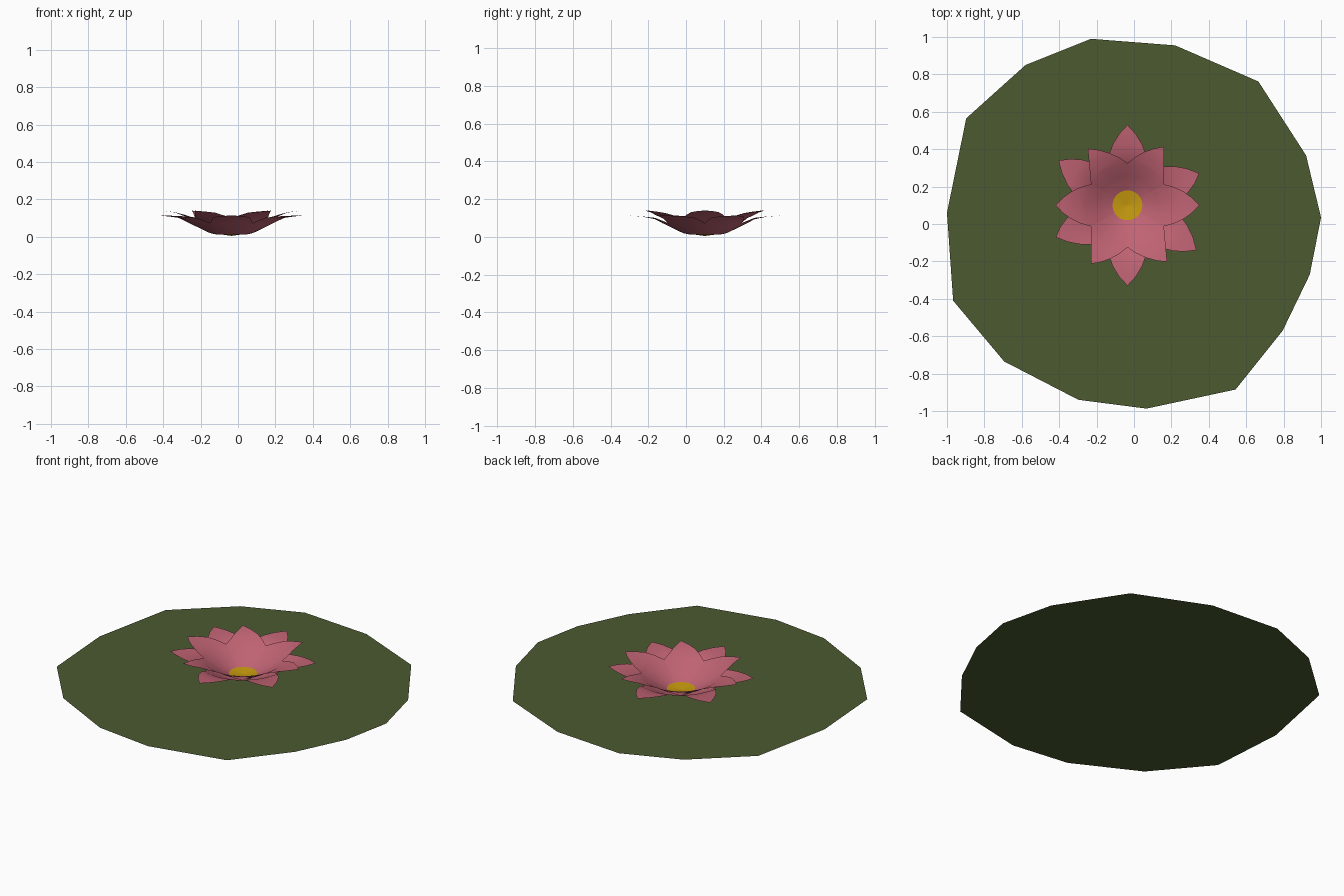
import bpy, bmesh, math
from mathutils import Vector

if "Cube" in bpy.data.objects:
    bpy.data.objects.remove(bpy.data.objects["Cube"])

CX, CY = -0.035, 0.10      # flower centre on the leaf


def material(name, rgb):
    m = bpy.data.materials.new(name)
    lin = [((c / 255 + 0.055) / 1.055) ** 2.4 for c in rgb]
    m.diffuse_color = (*lin, 1)
    m.use_nodes = True
    m.node_tree.nodes["Principled BSDF"].inputs["Base Color"].default_value = m.diffuse_color
    return m


GREEN = material("leaf_green", (76, 90, 48))
PINK = material("petal_pink", (192, 99, 115))
GOLD = material("centre_gold", (198, 154, 14))


def finish(bm, name, mat, smooth=False):
    bmesh.ops.remove_doubles(bm, verts=bm.verts, dist=1e-5)
    for f in bm.faces:
        f.normal_update()
        if f.normal.z < 0:
            f.normal_flip()
        f.smooth = smooth
    me = bpy.data.meshes.new(name)
    bm.to_mesh(me)
    bm.free()
    me.materials.append(mat)
    ob = bpy.data.objects.new(name, me)
    bpy.context.collection.objects.link(ob)
    return ob


def polar(r, deg):
    a = math.radians(deg)
    return Vector((r * math.cos(a), r * math.sin(a)))


def height(profile, r):
    for (r0, z0), (r1, z1) in zip(profile, profile[1:]):
        if r <= r1:
            return z0 + (z1 - z0) * (r - r0) / (r1 - r0)
    return profile[-1][1]


# floating leaf: one flat irregular polygon
outline = [(-.23, .99), (.22, .955), (.665, .762), (.92, .367), (1, .035),
           (.94, -.27), (.795, -.57), (.543, -.885), (.067, -.987),
           (-.297, -.94), (-.694, -.735), (-.967, -.41), (-1, .06),
           (-.897, .565), (-.58, .85)]
bm = bmesh.new()
bm.faces.new([bm.verts.new((x, y, 0)) for x, y in outline])
finish(bm, "lily_pad", GREEN)

# shallow golden dish in the middle
bm = bmesh.new()
mid = bm.verts.new((CX, CY, 0.005))
rim = [polar(0.08, i * 15) for i in range(24)]
rim = [bm.verts.new((CX + p.x, CY + p.y, 0.016)) for p in rim]
for i in range(24):
    bm.faces.new((mid, rim[i], rim[(i + 1) % 24]))
finish(bm, "flower_centre", GOLD)


def petal(name, angle, tip_angle, tip_r, bulges, profile):
    """Curved petal: arc rows near the centre, then rows narrowing to a tip."""
    n = 6
    rows = [[polar(r, angle - 30 + 60 * i / n) for i in range(n + 1)]
            for r in (0.078, 0.115, 0.16, 0.225)]
    tip = polar(tip_r, tip_angle)
    ends = []
    for s, b in zip((-1, 1), bulges):
        start = polar(0.225, angle + 30 * s)
        ctrl = (start + tip) / 2 + polar(2 * b, tip_angle + 60 * s)
        ends.append((start, ctrl))
    for t in (0.25, 0.5, 0.75, 1.0):
        a, b = [p * (1 - t) ** 2 + c * 2 * t * (1 - t) + tip * t * t
                for p, c in ends]
        rows.append([a.lerp(b, i / n) for i in range(n + 1)])
    bm = bmesh.new()
    grid = [[bm.verts.new((CX + p.x, CY + p.y, height(profile, p.length)))
             for p in row] for row in rows[:-1]]
    for lo, hi in zip(grid, grid[1:]):
        for i in range(n):
            bm.faces.new((lo[i], lo[i + 1], hi[i + 1], hi[i]))
    end = bm.verts.new((CX + tip.x, CY + tip.y, height(profile, tip_r)))
    for i in range(n):
        bm.faces.new((grid[-1][i], grid[-1][i + 1], end))
    finish(bm, name, PINK, True)


# outer ring lies lower and flatter, inner ring stands above it
OUTER = [(.078, .012), (.115, .02), (.2, .06), (.275, .10), (.35, .11), (.45, .115)]
INNER = [(.078, .015), (.14, .045), (.225, .10), (.3, .13), (.37, .14), (.45, .142)]
outer_tips = [(30, 24, .42), (90, 90, .43), (150, 147, .44)]
inner_tips = [(0, 0, .385), (60, 58, .37), (120, 125, .37)]
for turn in (0, 180):
    for a, tip_a, r in outer_tips:
        petal(f"outer_petal_{a + turn}", a + turn, tip_a + turn, r,
              (0.026, 0.026), OUTER)
    for a, tip_a, r in inner_tips:
        bulge = {0: (.02, .02), 60: (.0, .018), 120: (.018, .0)}[a]
        petal(f"inner_petal_{a + turn}", a + turn, tip_a + turn, r, bulge, INNER)
